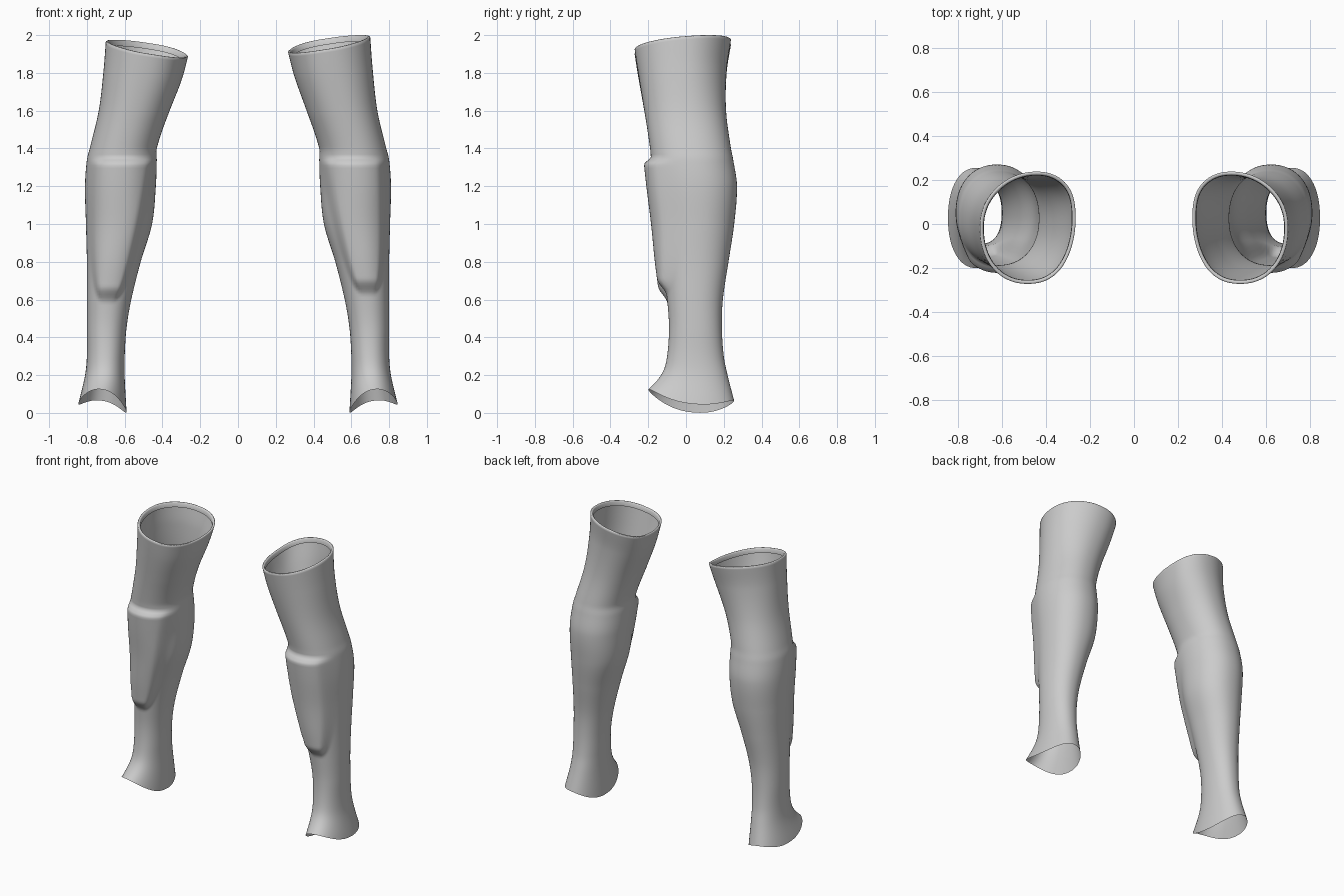
import bpy, bmesh
from math import sin, cos, pi, copysign

cube = bpy.data.objects.get("Cube")
if cube:
    bpy.data.objects.remove(cube)

mat = bpy.data.materials.new("soft grey")
GREY = (0.6, 0.6, 0.6, 1)
mat.diffuse_color = GREY
mat.use_nodes = True
mat.node_tree.nodes["Principled BSDF"].inputs["Base Color"].default_value = GREY

# Leg sections: height, inner x, outer x, front y, back y
SECTIONS = [
    (0.06, 0.59, 0.845, -0.20, 0.255),
    (0.20, 0.60, 0.81, -0.125, 0.22),
    (0.30, 0.60, 0.80, -0.10, 0.20),
    (0.45, 0.59, 0.80, -0.09, 0.19),
    (0.60, 0.565, 0.80, -0.10, 0.195),
    (0.80, 0.515, 0.80, -0.125, 0.225),
    (1.00, 0.455, 0.805, -0.145, 0.255),
    (1.20, 0.435, 0.81, -0.17, 0.27),
    (1.34, 0.43, 0.80, -0.185, 0.25),
    (1.40, 0.43, 0.785, -0.19, 0.238),
    (1.60, 0.365, 0.737, -0.22, 0.212),
    (1.80, 0.302, 0.712, -0.25, 0.215),
    (1.95, 0.265, 0.70, -0.272, 0.238),
]
LOW, HIGH = SECTIONS[0][0], SECTIONS[-1][0]
RINGS, SEGS = 130, 72


def smooth(a, b, v):
    t = min(max((v - a) / (b - a), 0), 1)
    return t * t * (3 - 2 * t)


def section(z):
    """Smooth curve through the section table."""
    i = 0
    while i < len(SECTIONS) - 2 and z > SECTIONS[i + 1][0]:
        i += 1
    p, q = SECTIONS[i], SECTIONS[i + 1]
    o, r = SECTIONS[max(i - 1, 0)], SECTIONS[min(i + 2, len(SECTIONS) - 1)]
    h = q[0] - p[0]
    t = (z - p[0]) / h
    out = []
    for k in range(1, 5):
        m0 = (q[k] - o[k]) / (q[0] - o[0]) * h
        m1 = (r[k] - p[k]) / (r[0] - p[0]) * h
        out.append(p[k] + t * t * (3 - 2 * t) * (q[k] - p[k])
                   + t * (1 - t) ** 2 * m0 - t * t * (1 - t) * m1)
    return out


def guard_bump(x, z, tip):
    """Raised shin guard: a ledge at the knee, narrowing to a rounded tip."""
    if z < tip or z > 1.36:
        return 0
    up = (z - tip) / (1.33 - tip)
    centre = 0.69 - 0.08 * up
    half = 0.16 * up ** 0.4 + 0.005
    side = 1 - smooth(half * 0.75, half * 1.15, abs(x - centre))
    ends = smooth(tip, tip + 0.09, z) * (1 - smooth(1.315, 1.355, z))
    return 0.04 * side * ends


def ring(z, tip, drop, shrink=0):
    x0, x1, y0, y1 = section(z)
    cx, cy = (x0 + x1) / 2, (y0 + y1) / 2
    rx, ry = (x1 - x0) / 2 - shrink, (y1 - y0) / 2 - shrink
    top = smooth(1.5, HIGH, z)
    bottom = max(0, 1 - (z - LOW) / 0.25) ** 2
    points = []
    for i in range(SEGS):
        a = 2 * pi * i / SEGS
        c, s = cos(a), sin(a)
        x = cx + rx * copysign(abs(c) ** 0.92, c)
        y = cy + ry * copysign(abs(s) ** 0.92, s)
        # the thigh opening is a little skewed
        x -= top * 0.04 * max(s, 0) ** 2
        y += top * 0.04 * max(-c, 0) ** 2 * (1 - s * s)
        if s < 0:
            y -= guard_bump(x, z, tip)
        # slanted top rim, saddle-shaped bottom rim
        dz = top * (0.04 * c + 0.025 * s - drop)
        dz += bottom * (0.0225 * c - 0.03 * s - 0.034 * cos(2 * a))
        points.append((x, y, z + dz))
    return points


def build_leg(name, side, tip, drop):
    bm = bmesh.new()
    heights = [LOW + (HIGH - LOW) * i / RINGS for i in range(RINGS + 1)]
    loops = [ring(z, tip, drop) for z in heights]
    # rolled hem folded into the opening
    for shrink, down in ((0.004, -0.003), (0.011, -0.003), (0.016, 0.003), (0.018, 0.03)):
        fold = ring(HIGH, tip, drop, shrink)
        loops.append([(x, y, z - down) for x, y, z in fold])
    rows = [[bm.verts.new((side * x, y, z)) for x, y, z in loop] for loop in loops]
    for low, high in zip(rows, rows[1:]):
        for i in range(SEGS):
            j = (i + 1) % SEGS
            quad = [low[i], low[j], high[j], high[i]]
            face = bm.faces.new(quad if side > 0 else quad[::-1])
            face.smooth = True
    mesh = bpy.data.meshes.new(name)
    bm.to_mesh(mesh)
    bm.free()
    mesh.materials.append(mat)
    obj = bpy.data.objects.new(name, mesh)
    bpy.context.collection.objects.link(obj)


build_leg("left_leg_sleeve", 1, 0.62, 0.0)
build_leg("right_leg_sleeve", -1, 0.58, 0.025)
